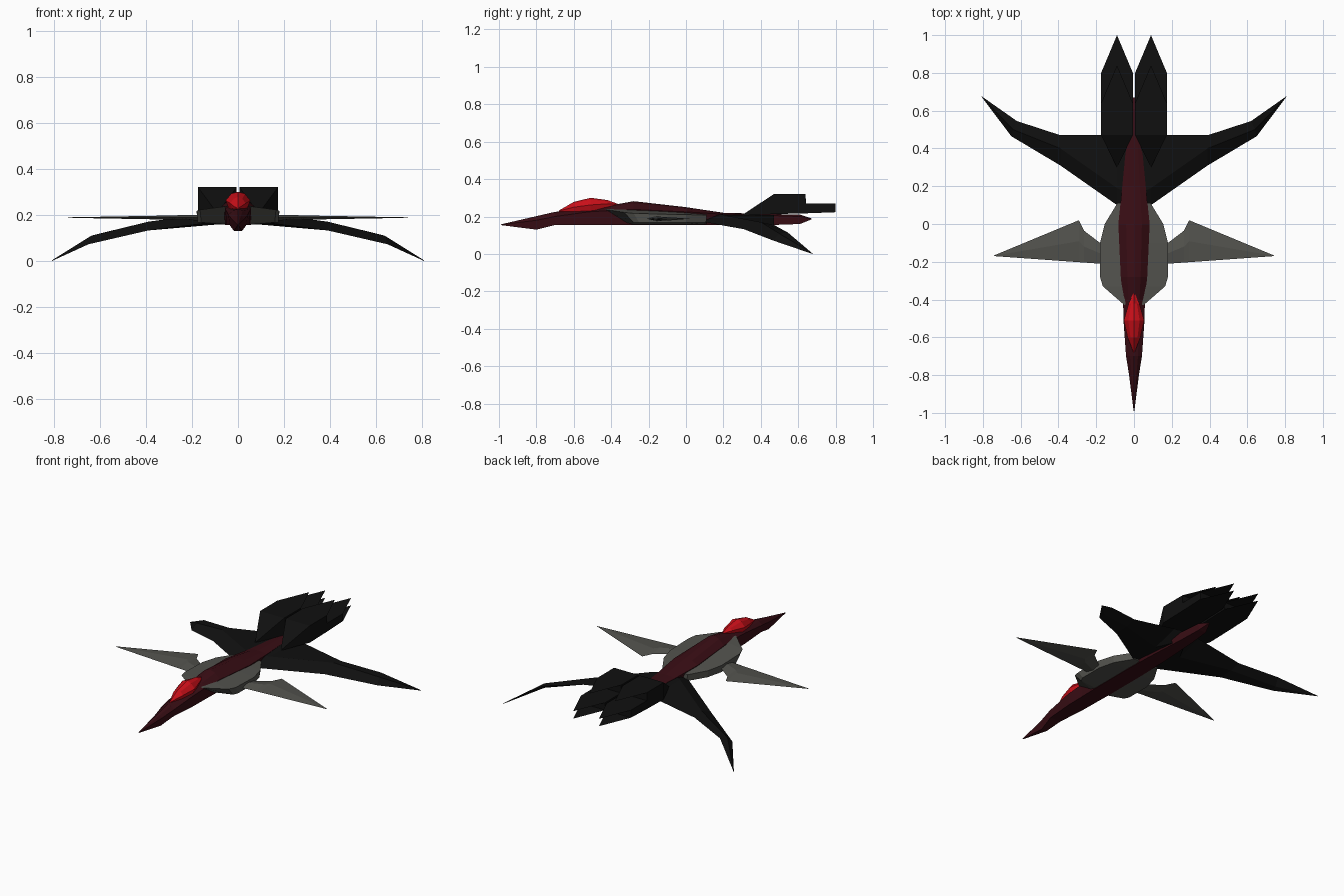
import bpy, bmesh


def material(name, color):
    m = bpy.data.materials.new(name)
    m.diffuse_color = (*color, 1)
    return m


BLACK = material("black", (0.005, 0.005, 0.005))
MAROON = material("maroon", (0.04, 0.004, 0.007))
GREY = material("warm_grey", (0.085, 0.085, 0.075))
RED = material("red", (0.6, 0.005, 0.01))


def finish(name, bm, mat, mirror):
    bmesh.ops.remove_doubles(bm, verts=bm.verts, dist=0.0005)
    bmesh.ops.recalc_face_normals(bm, faces=bm.faces)
    me = bpy.data.meshes.new(name)
    bm.to_mesh(me)
    bm.free()
    ob = bpy.data.objects.new(name, me)
    bpy.context.collection.objects.link(ob)
    me.materials.append(mat)
    if mirror:
        ob.modifiers.new("mirror", 'MIRROR').use_clip = True
    return ob


def loft(name, sections, mat, mirror=False, plates=()):
    """Skin a closed shell over equal-sized rings, plus optional loose flat plates."""
    bm = bmesh.new()
    rings = [[bm.verts.new(p) for p in s] for s in sections]
    for a, b in zip(rings, rings[1:]):
        n = len(a)
        for i in range(n):
            bm.faces.new((a[i], a[(i + 1) % n], b[(i + 1) % n], b[i]))
    for ring in (rings[0], rings[-1]):
        bm.faces.new(ring)
    bmesh.ops.remove_doubles(bm, verts=bm.verts, dist=0.0005)
    bmesh.ops.dissolve_degenerate(bm, dist=0.0005, edges=bm.edges)
    for p in plates:
        bm.faces.new([bm.verts.new(v) for v in p])
    return finish(name, bm, mat, mirror)


def hull_ring(y, w, top, mid, bot, wb):
    return [(0, y, top), (w * 0.5, y, mid + (top - mid) * 0.75), (w, y, mid), (wb, y, bot),
            (-wb, y, bot), (-w, y, mid), (-w * 0.5, y, mid + (top - mid) * 0.75)]


# Fuselage: y, half width, ridge, shoulder, belly, belly half width
loft("fuselage", [hull_ring(*r) for r in [
    (-0.99, 0.002, 0.158, 0.156, 0.154, 0.002),
    (-0.80, 0.026, 0.202, 0.18, 0.13, 0.018),
    (-0.70, 0.042, 0.225, 0.20, 0.155, 0.036),
    (-0.52, 0.055, 0.237, 0.225, 0.155, 0.05),
    (-0.40, 0.058, 0.26, 0.232, 0.155, 0.052),
    (-0.28, 0.07, 0.282, 0.238, 0.155, 0.055),
    (0.00, 0.083, 0.25, 0.225, 0.155, 0.055),
    (0.20, 0.062, 0.22, 0.212, 0.155, 0.05),
    (0.47, 0.036, 0.213, 0.205, 0.155, 0.035),
    (0.61, 0.03, 0.21, 0.20, 0.16, 0.025),
    (0.67, 0.004, 0.19, 0.187, 0.184, 0.003)]], MAROON)

# Canopy
loft("canopy", [[(0, y, t), (w * 0.55, y, t - 0.008), (w, y, m), (w * 0.75, y, b),
                 (-w * 0.75, y, b), (-w, y, m), (-w * 0.55, y, t - 0.008)]
                for y, w, t, m, b in [
    (-0.68, 0.003, 0.232, 0.23, 0.225),
    (-0.60, 0.034, 0.278, 0.25, 0.225),
    (-0.51, 0.054, 0.30, 0.262, 0.228),
    (-0.42, 0.028, 0.288, 0.268, 0.24),
    (-0.365, 0.003, 0.268, 0.265, 0.25)]], RED)

# Air intakes: inner edge to outer edge, front face slanted back toward the belly
loft("intake", [[(0.03, y, zt), (x, y, zo), (x - 0.005, y + slant, 0.167), (0.03, y + slant, 0.155)]
                for y, x, zt, zo, slant in [
    (-0.43, 0.05, 0.242, 0.237, 0.11),
    (-0.33, 0.165, 0.242, 0.222, 0.05),
    (-0.28, 0.18, 0.24, 0.217, 0.03),
    (-0.10, 0.18, 0.232, 0.212, 0),
    (0.00, 0.155, 0.226, 0.21, 0),
    (0.11, 0.088, 0.216, 0.208, 0)]], GREY, True)

# Front wings: x, leading y, trailing y, half thickness
loft("front_wing", [[(x, f, 0.188), (x, (f + b) / 2, 0.188 + t),
                     (x, b, 0.188), (x, (f + b) / 2, 0.188 - t)]
                    for x, f, b, t in [
    (0.14, -0.212, -0.08, 0.013),
    (0.18, -0.21, -0.10, 0.012),
    (0.265, -0.204, -0.035, 0.010),
    (0.292, -0.202, 0.02, 0.009),
    (0.74, -0.17, -0.166, 0.001)]], GREY, True)

# Drooping main wings: leading, ridge, trailing and underside points per station
loft("main_wing", [
    [(0, 0.05, 0.175), (0, 0.15, 0.21), (0, 0.47, 0.21), (0, 0.47, 0.165)],
    [(0.09, 0.10, 0.17), (0.09, 0.19, 0.21), (0.09, 0.47, 0.205), (0.09, 0.30, 0.158)],
    [(0.39, 0.31, 0.132), (0.39, 0.40, 0.17), (0.39, 0.47, 0.155), (0.39, 0.40, 0.138)],
    [(0.65, 0.465, 0.072), (0.64, 0.50, 0.108), (0.62, 0.545, 0.114), (0.64, 0.50, 0.08)],
    [(0.808, 0.675, 0.002), (0.808, 0.676, 0.003), (0.808, 0.677, 0.002), (0.808, 0.676, 0)],
], BLACK, True)

# Engines: wedge front, stepped tail, flat pointed plates at the exhaust
X0, X1, XM = 0.006, 0.174, 0.09


def box_ring(y, z0, z1):
    return [(X0, y, z0), (X1, y, z0), (X1, y, z1), (X0, y, z1)]


def plate(y, z):
    return [(X0, y, z), (X1, y, z), (XM, y + 0.2, z)]


loft("engine", [[(XM - 0.001, 0.30, 0.205), (XM + 0.001, 0.30, 0.205),
                 (XM + 0.001, 0.30, 0.208), (XM - 0.001, 0.30, 0.208)],
                box_ring(0.47, 0.213, 0.32), box_ring(0.64, 0.217, 0.32),
                box_ring(0.6405, 0.217, 0.27), box_ring(0.80, 0.223, 0.27)],
     BLACK, True, [plate(0.64, 0.32), plate(0.80, 0.27), plate(0.80, 0.223)])
